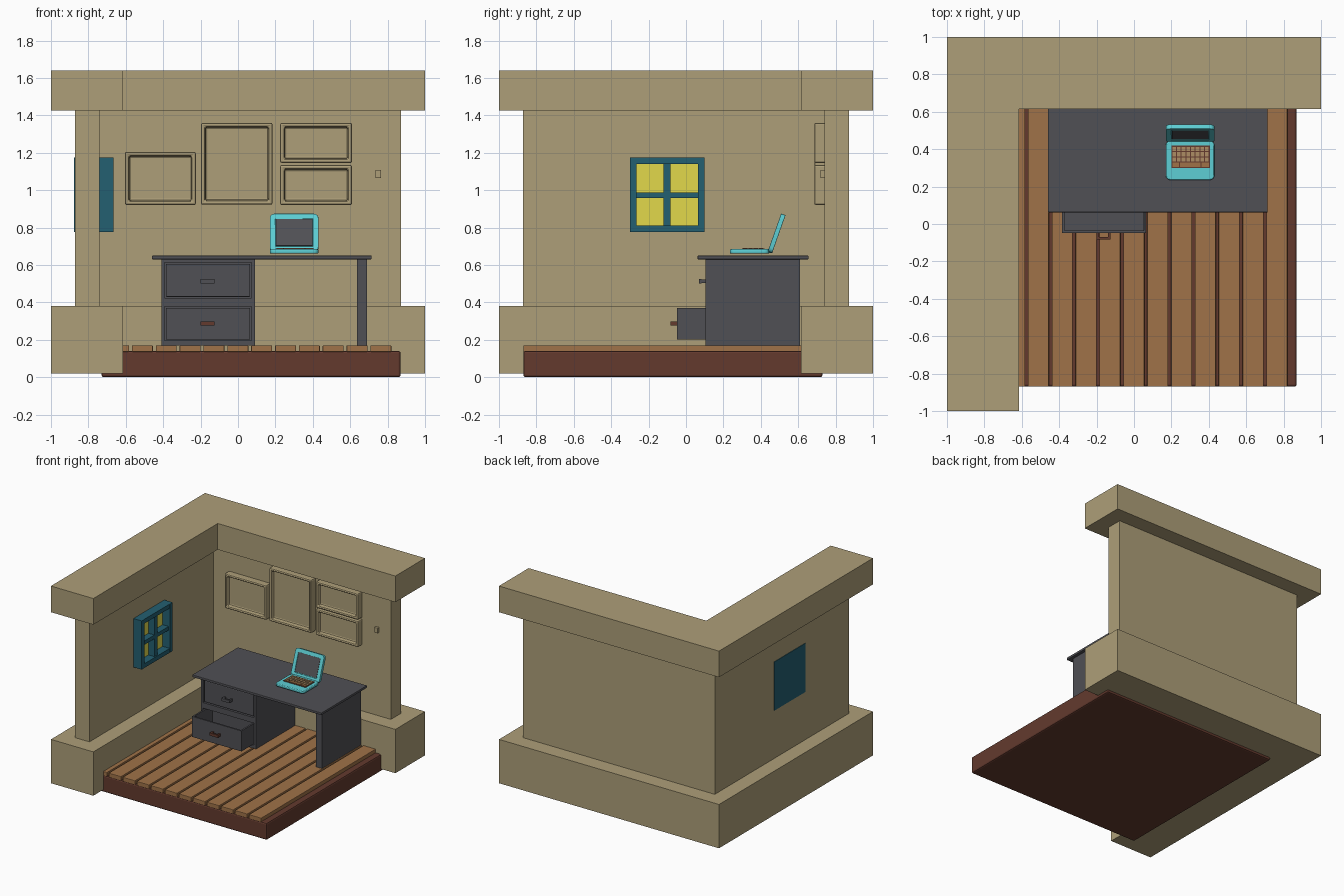
import bpy, bmesh, math
from mathutils import Vector, Matrix

cube = bpy.data.objects.get("Cube")
if cube:
    bpy.data.objects.remove(cube, do_unlink=True)


def material(name, r, g, b):
    m = bpy.data.materials.new(name)
    m.use_nodes = True
    m.diffuse_color = (r, g, b, 1)
    m.node_tree.nodes["Principled BSDF"].inputs["Base Color"].default_value = (r, g, b, 1)
    return m


plaster = material("tan plaster", 0.42, 0.345, 0.19)
plank_wood = material("orange brown wood", 0.35, 0.17, 0.065)
dark_wood = material("dark red wood", 0.125, 0.042, 0.027)
charcoal = material("charcoal", 0.08, 0.08, 0.09)
teal = material("dark teal", 0.017, 0.115, 0.165)
yellow = material("window yellow", 0.76, 0.69, 0.07)
turquoise = material("turquoise", 0.11, 0.62, 0.66)
key_tan = material("key tan", 0.42, 0.27, 0.13)


def finish(name, bm, mat):
    mesh = bpy.data.meshes.new(name)
    bm.to_mesh(mesh)
    bm.free()
    mesh.materials.append(mat)
    ob = bpy.data.objects.new(name, mesh)
    bpy.context.collection.objects.link(ob)
    return ob


def box(name, x, y, z, mat, bevel=0, recess=None, round_axis=None, radius=0):
    """Box from ranges; recess = (direction, rim, depth); optional rounded corners along an axis."""
    bm = bmesh.new()
    bmesh.ops.create_cube(bm, size=1)
    for v in bm.verts:
        v.co = Vector([r[0] if c < 0 else r[1] for c, r in zip(v.co, (x, y, z))])
    if round_axis is not None:
        edges = [e for e in bm.edges
                 if abs((e.verts[0].co - e.verts[1].co).normalized()[round_axis]) > 0.9]
        bmesh.ops.bevel(bm, geom=edges, offset=radius, segments=4, profile=0.5, affect='EDGES')
    if recess:
        direction, rim, depth = recess
        bm.normal_update()
        face = max(bm.faces, key=lambda f: f.normal.dot(Vector(direction)))
        bmesh.ops.inset_individual(bm, faces=[face], thickness=rim)
        bmesh.ops.inset_individual(bm, faces=[face], thickness=0.002, depth=-depth)
    ob = finish(name, bm, mat)
    if bevel:
        mod = ob.modifiers.new("soft edges", 'BEVEL')
        mod.width = bevel
        mod.segments = 2
    return ob


def corner_wall(name, outer, inner, z0, z1):
    """L-shaped wall course extruded upward."""
    e, i = outer, inner
    bm = bmesh.new()
    pts = [(-e, -e), (-i, -e), (-i, i), (e, i), (e, e), (-e, e)]
    face = bm.faces.new([bm.verts.new((px, py, z0)) for px, py in pts])
    top = bmesh.ops.extrude_face_region(bm, geom=[face])
    bmesh.ops.translate(bm, vec=(0, 0, z1 - z0),
                        verts=[g for g in top["geom"] if isinstance(g, bmesh.types.BMVert)])
    bmesh.ops.recalc_face_normals(bm, faces=bm.faces)
    return finish(name, bm, plaster)


# Walls
corner_wall("wall_plinth", 1, 0.615, 0.02, 0.38)
corner_wall("wall_middle", 0.872, 0.74, 0.38, 1.425)
corner_wall("wall_cornice", 1, 0.615, 1.425, 1.64)

# Floor
box("floor_base", (-0.73, 0.87), (-0.87, 0.73), (0, 0.14), dark_wood, bevel=0.012)
for k in range(12):
    right = 0.82 - 0.1275 * k
    box(f"floor_plank_{k + 1}", (right - 0.112, right), (-0.87, 0.7), (0.135, 0.17),
        plank_wood, bevel=0.004)

# Window
wy, wz = (-0.3, 0.1), (0.775, 1.175)
box("window_back", (-0.876, -0.735), wy, wz, teal)
box("window_panes", (-0.735, -0.73), (-0.28, 0.08), (0.79, 1.16), yellow)
for side, y in (("right", (-0.3, -0.265)), ("left", (0.065, 0.1))):
    box(f"window_stile_{side}", (-0.74, -0.665), y, wz, teal)
for side, z in (("bottom", (0.775, 0.81)), ("top", (1.14, 1.175))):
    box(f"window_rail_{side}", (-0.74, -0.666), wy, z, teal)
box("window_upright_bar", (-0.74, -0.675), (-0.12, -0.083), (0.8, 1.15), teal)
box("window_cross_bar", (-0.74, -0.676), (-0.28, 0.08), (0.957, 0.988), teal)

# Picture frames and light switch
pictures = [((-0.605, -0.225), (0.92, 1.205)), ((-0.198, 0.185), (0.922, 1.36)),
            ((0.225, 0.61), (1.145, 1.36)), ((0.225, 0.61), (0.92, 1.135))]
for n, (x, z) in enumerate(pictures):
    box(f"picture_frame_{n + 1}", x, (0.686, 0.75), z, plaster, bevel=0.01,
        recess=((0, -1, 0), 0.032, 0.03))
box("light_switch", (0.735, 0.765), (0.718, 0.75), (1.065, 1.108), plaster, bevel=0.003)

# Desk
box("desk_top", (-0.46, 0.715), (0.062, 0.655), (0.63, 0.65), charcoal, bevel=0.004)
box("desk_side_panel", (0.637, 0.69), (0.105, 0.61), (0.17, 0.63), charcoal)
box("cabinet_body", (-0.41, 0.09), (0.2, 0.61), (0.17, 0.63), charcoal)
for side, x in (("right", (-0.41, -0.392)), ("left", (0.072, 0.09))):
    box(f"cabinet_stile_{side}", x, (0.105, 0.2), (0.17, 0.63), charcoal)
for part, z in (("bottom", (0.17, 0.197)), ("middle", (0.377, 0.423)), ("top", (0.612, 0.63))):
    box(f"cabinet_rail_{part}", (-0.4, 0.08), (0.105, 0.2), z, charcoal)
box("upper_drawer", (-0.385, 0.065), (0.11, 0.22), (0.43, 0.605), charcoal, bevel=0.003)
box("lower_drawer", (-0.385, 0.065), (-0.048, 0.3), (0.202, 0.37), charcoal,
    recess=((0, 0, 1), 0.018, 0.14))


def handle(name, y, z, mat):
    """Square pull: two posts joined by a bar, standing out from face at y."""
    for side, x in (("right", (-0.2, -0.186)), ("left", (-0.139, -0.125))):
        box(f"{name}_post_{side}", x, (y - 0.03, y + 0.01), (z - 0.01, z + 0.01), mat)
    box(f"{name}_bar", (-0.2, -0.125), (y - 0.036, y - 0.022), (z - 0.011, z + 0.011), mat)


handle("upper_handle", 0.105, 0.513, charcoal)
handle("lower_handle", -0.048, 0.287, dark_wood)

# Laptop base and keyboard
box("laptop_base", (0.17, 0.43), (0.235, 0.445), (0.66, 0.684), turquoise,
    bevel=0.006, round_axis=2, radius=0.025)
box("keyboard_plate", (0.2, 0.405), (0.3, 0.42), (0.68, 0.687), dark_wood)
for row in range(4):
    y = 0.306 + row * 0.028
    keys = [(0.205, 0.24), (0.245, 0.355), (0.36, 0.4)] if row == 0 else \
        [(0.205 + 0.0249 * k, 0.225 + 0.0249 * k) for k in range(8)]
    for n, x in enumerate(keys):
        box(f"key_{row + 1}_{n + 1}", x, (y, y + 0.022), (0.684, 0.692),
            plank_wood if row == 0 else key_tan)

# Laptop lid, built upright then tilted back about the hinge
tilt = Matrix.Translation((0, 0.437, 0.672)) @ Matrix.Rotation(math.radians(-19.5), 4, 'X')
lid = box("laptop_lid", (0.17, 0.43), (0, 0.025), (0, 0.215), turquoise,
          bevel=0.006, recess=((0, -1, 0), 0.03, 0.008), round_axis=1, radius=0.025)
screen = box("laptop_screen", (0.202, 0.398), (0.002, 0.01), (0.035, 0.185), charcoal)
for ob in (lid, screen):
    ob.matrix_world = tilt
hinge = box("laptop_hinge", (0.2, 0.4), (0.425, 0.462), (0.664, 0.684), turquoise, bevel=0.006)

# Smooth only the rounded laptop shells
bpy.ops.object.select_all(action='DESELECT')
for name in ("laptop_base", "laptop_lid", "laptop_hinge"):
    ob = bpy.data.objects[name]
    ob.select_set(True)
    bpy.context.view_layer.objects.active = ob
bpy.ops.object.shade_smooth_by_angle(angle=math.radians(35))
